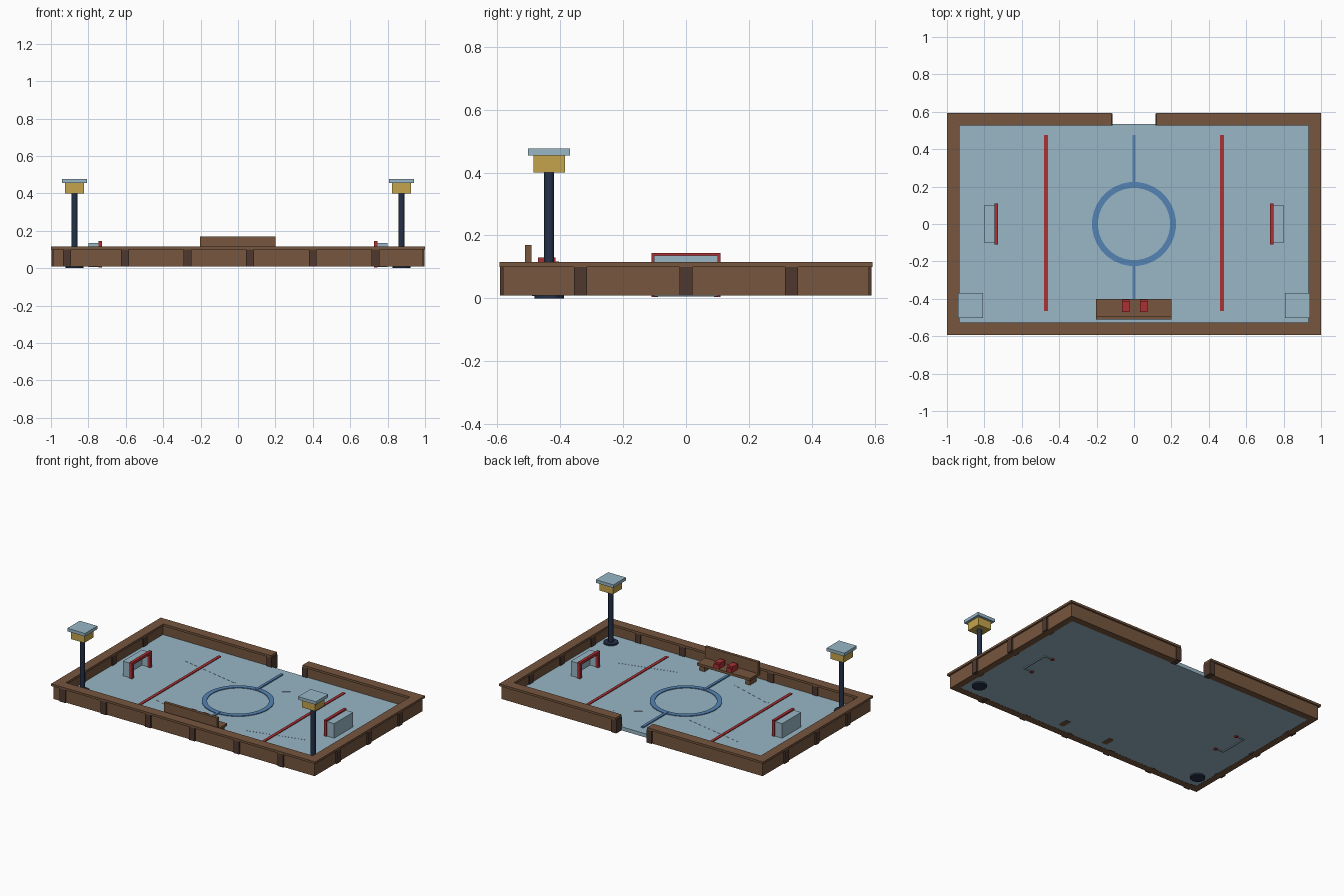
import bpy, math
from mathutils import Vector

cube = bpy.data.objects.get("Cube")
if cube:
    bpy.data.objects.remove(cube, do_unlink=True)


def material(name, rgb):
    lin = [(c / 255 / 12.92) if c < 11 else ((c / 255 + 0.055) / 1.055) ** 2.4 for c in rgb]
    m = bpy.data.materials.new(name)
    m.use_nodes = True
    m.diffuse_color = (*lin, 1)
    m.node_tree.nodes["Principled BSDF"].inputs["Base Color"].default_value = (*lin, 1)
    return m


WOOD = material("brown wood", (118, 86, 62))
DARK = material("dark wood", (78, 56, 47))
ICE = material("pale ice", (152, 183, 198))
RED = material("red paint", (172, 48, 52))
BLUE = material("blue paint", (86, 132, 180))
NAVY = material("navy metal", (36, 48, 72))
GOLD = material("lamp yellow", (196, 164, 76))


def finish(name, mat):
    ob = bpy.context.object
    ob.name = ob.data.name = name
    ob.data.materials.append(mat)
    return ob


def box(name, mat, x, y, z, turn=0):
    """Box from (low, high) pairs on each axis, turned about its own centre."""
    mid = [(a + b) / 2 for a, b in (x, y, z)]
    bpy.ops.mesh.primitive_cube_add(size=1, location=mid)
    ob = finish(name, mat)
    size = Vector([abs(b - a) for a, b in (x, y, z)])
    for v in ob.data.vertices:
        v.co = v.co * size
    ob.rotation_euler.z = turn
    return ob


def cylinder(name, mat, radius, x, y, z, sides):
    bpy.ops.mesh.primitive_cylinder_add(vertices=sides, radius=radius, depth=z[1] - z[0],
                                        location=(x, y, (z[0] + z[1]) / 2))
    ob = finish(name, mat)
    bpy.ops.object.shade_smooth_by_angle(angle=math.radians(30))
    return ob


def span(a, b, s):
    """Low and high pair, mirrored when s is -1."""
    return (a, b) if s > 0 else (-b, -a)


TOP = 0.036           # ice surface
BOARD = (0.01, 0.10)  # wall boards
CAP = (0.10, 0.115)   # rail on top of the boards
W, D = 1.0, 0.593     # outer half sizes
GAP = 0.12

# Ice slab
box("ice_floor", ICE, (-0.945, 0.945), (-0.54, 0.535), (0.011, TOP))

# Front wall, and back wall split by the entrance
box("front_board", WOOD, (-0.988, 0.988), (-0.582, -0.535), BOARD)
box("front_rail", WOOD, (-W, W), (-D, -0.526), CAP)
for s, side in ((1, "left"), (-1, "right")):
    box(f"back_board_{side}", WOOD, span(GAP, 0.988, s), (0.535, 0.582), BOARD)
    box(f"back_rail_{side}", WOOD, span(GAP, W, s), (0.526, D), CAP)
    box(f"entrance_post_{side}", DARK, span(GAP - 0.005, GAP + 0.033, s), (0.527, 0.59), BOARD)
    # Side walls with posts
    box(f"side_board_{side}", WOOD, span(0.943, 0.988, s), (-0.535, 0.535), BOARD)
    box(f"side_rail_{side}", WOOD, span(0.934, W, s), (-0.526, 0.526), CAP)
    for i in (-1, 0, 1):
        y = i * 0.335
        box(f"side_post_{side}", DARK, span(0.936, 0.998, s), (y - 0.021, y + 0.021), BOARD)

# Front wall posts
for x in [-0.915] + [-0.605 + i * 0.335 for i in range(5)]:
    box("front_post", DARK, (x - 0.021, x + 0.021), (-0.591, -0.528), BOARD)

# Painted lines
PAINT = (TOP - 0.004, TOP + 0.005)
for s, side in ((1, "left"), (-1, "right")):
    box(f"red_line_{side}", RED, span(0.46, 0.48, s), (-0.465, 0.475), PAINT)
for name, y in (("back", (0.2, 0.475)), ("front", (-0.465, -0.2))):
    box(f"centre_line_{name}", BLUE, (-0.009, 0.009), y, (TOP - 0.004, TOP + 0.008))

# Centre circle made of short bars
COUNT = 32
for i in range(COUNT):
    a = 2 * math.pi * i / COUNT
    x, y = 0.208 * math.cos(a), 0.208 * math.sin(a)
    box("circle_segment", BLUE, (x - 0.016, x + 0.016), (y - 0.022, y + 0.022), PAINT, a)

# Skate scratches in the ice
scratches = [((-0.61, 0.30), (-0.17, 0.21)), ((0.04, 0.21), (0.29, 0.37)),
             ((0.29, -0.32), (0.67, -0.22)), ((-0.43, -0.27), (-0.11, -0.37))]
for p, q in scratches:
    p, q = Vector(p), Vector(q)
    m, d = (p + q) / 2, q - p
    h = d.length / 2
    box("skate_scratch", ICE, (m.x - h, m.x + h), (m.y - 0.004, m.y + 0.004),
        (TOP - 0.002, TOP + 0.001), math.atan2(d.y, d.x))

for s, side in ((1, "left"), (-1, "right")):
    # Goal: red frame with net panels behind
    for t in (-1, 1):
        box(f"goal_post_{side}", RED, span(0.727, 0.747, s), span(0.089, 0.109, t), (0.004, 0.145))
        box(f"goal_net_side_{side}", ICE, span(0.745, 0.80, s), span(0.094, 0.102, t), (0.006, 0.135))
    box(f"goal_crossbar_{side}", RED, span(0.727, 0.747, s), (-0.109, 0.109), (0.127, 0.145))
    box(f"goal_net_back_{side}", ICE, span(0.792, 0.80, s), (-0.102, 0.102), (0.006, 0.135))
    box(f"goal_net_top_{side}", ICE, span(0.745, 0.80, s), (-0.102, 0.102), (0.128, 0.136))

    # Lamp post
    x, y = s * 0.874, -0.435
    cylinder(f"lamp_base_{side}", NAVY, 0.047, x, y, (0, 0.046), 12)
    cylinder(f"lamp_pole_{side}", NAVY, 0.016, x, y, (0.03, 0.405), 12)
    box(f"lamp_box_{side}", GOLD, (x - 0.05, x + 0.05), (y - 0.05, y + 0.05), (0.40, 0.455))
    box(f"lamp_roof_{side}", ICE, (x - 0.067, x + 0.067), (y - 0.067, y + 0.067), (0.455, 0.476))

    # Bench leg
    box(f"bench_leg_{side}", WOOD, span(0.155, 0.19, s), (-0.49, -0.42), (0.008, 0.08))

# Bench seat and backrest
box("bench_seat", WOOD, (-0.203, 0.2), (-0.50, -0.402), (0.075, 0.092))
box("bench_back", WOOD, (-0.203, 0.2), (-0.511, -0.491), (0.075, 0.17))

# Pair of skates on the bench
for x in (-0.043, 0.053):
    box("skate_boot", RED, (x - 0.02, x + 0.02), (-0.47, -0.415), (0.09, 0.13))
    box("skate_toe", RED, (x - 0.02, x + 0.02), (-0.42, -0.404), (0.09, 0.118))
